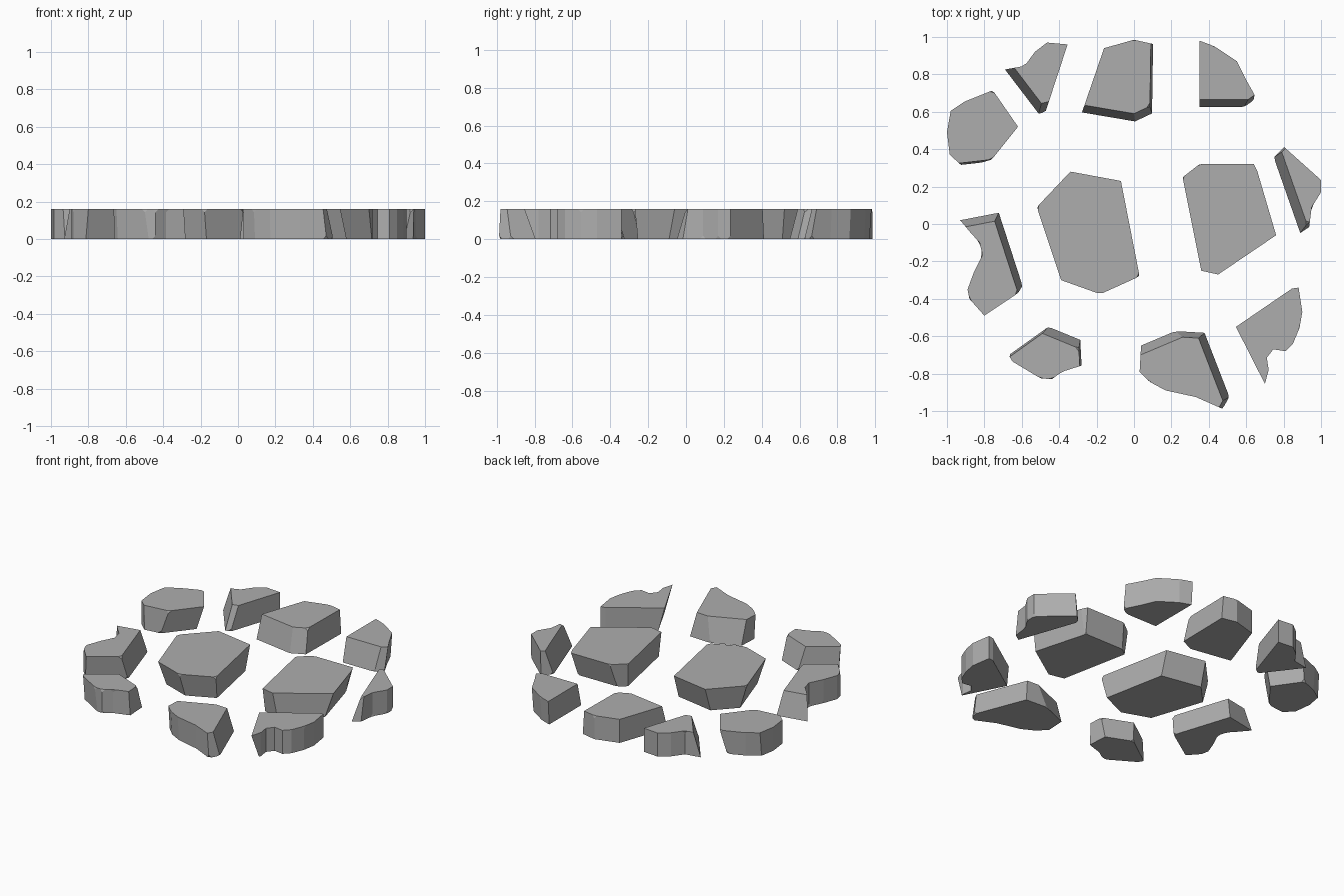
import bpy
import bmesh
import random
from mathutils import Vector

default_cube = bpy.data.objects.get("Cube")
if default_cube:
    bpy.data.objects.remove(default_cube, do_unlink=True)

random.seed(4)
HEIGHT = 0.16
CHIP_CHANCE = 0.2
CHIP_SIZE = 0.018

# One plain stone colour
stone = bpy.data.materials.new("stone_grey")
stone.use_nodes = True
stone.diffuse_color = (0.42, 0.42, 0.42, 1)
bsdf = stone.node_tree.nodes["Principled BSDF"]
bsdf.inputs["Base Color"].default_value = stone.diffuse_color
bsdf.inputs["Roughness"].default_value = 0.9


def outward_normal(start, end):
    """Normal of an outline edge, for a counter-clockwise outline."""
    edge = (end - start).normalized()
    return Vector((edge.y, -edge.x))


def foot_of_corner(before, corner, after, flare_before, flare_after):
    """Where a top corner lands on the ground once both its sides are tilted."""
    first = outward_normal(before, corner)
    second = outward_normal(corner, after)
    turn = first.x * second.y - first.y * second.x
    if abs(turn) < 0.4:
        middle = (first + second).normalized()
        return corner + middle * (flare_before + flare_after) / 2
    shift_x = (flare_before * second.y - flare_after * first.y) / turn
    shift_y = (first.x * flare_after - second.x * flare_before) / turn
    return corner + Vector((shift_x, shift_y))


def make_stone(name, *sides):
    """Each side: top corner x, y and the flare of the face that starts there.
    A positive flare spreads the foot outward, a negative one undercuts it."""
    corners = [Vector(side[:2]) for side in sides]
    flares = [side[2] if len(side) > 2 else 0 for side in sides]
    count = len(sides)
    feet = [foot_of_corner(corners[i - 1], corners[i], corners[(i + 1) % count],
                           flares[i - 1], flares[i]) for i in range(count)]

    bm = bmesh.new()
    top = [bm.verts.new((p.x, p.y, HEIGHT)) for p in corners]
    bottom = [bm.verts.new((p.x, p.y, 0)) for p in feet]
    bm.faces.new(top)
    bm.faces.new(reversed(bottom))
    for i in range(count):
        j = (i + 1) % count
        bm.faces.new((bottom[i], bottom[j], top[j], top[i]))

    # Small chips on a few corners
    chipped = [v for v in bm.verts if random.random() < CHIP_CHANCE]
    bmesh.ops.bevel(bm, geom=chipped, offset=CHIP_SIZE, segments=1,
                    affect='VERTICES', clamp_overlap=True)
    bmesh.ops.recalc_face_normals(bm, faces=bm.faces)

    mesh = bpy.data.meshes.new(name)
    bm.to_mesh(mesh)
    bm.free()
    mesh.materials.append(stone)
    slab = bpy.data.objects.new(name, mesh)
    bpy.context.collection.objects.link(slab)
    return slab


# Two large middle stones, undercut on most sides
make_stone("centre_stone",
           (-.34, .28, -.03), (-.52, .09, -.045), (-.39, -.3, -.05),
           (-.18, -.375, -.04), (.03, -.28, -.01), (-.07, .23, -.05))
make_stone("centre_left_stone",
           (.35, .32, -.02), (.26, .25, -.01), (.36, -.25, -.02),
           (.45, -.27), (.76, -.06, -.05), (.66, .28, -.04), (.64, .32, -.045))

# Stones along the back
make_stone("back_stone",
           (-.16, .94), (-.265, .635, .04), (0, .59, .04),
           (.085, .63, .012), (.09, .965), (0, .985))
make_stone("back_left_stone",
           (.35, .98), (.35, .665, .04), (.61, .665, .02), (.645, .69, -.02),
           (.6, .77, -.01), (.55, .87, -.01), (.43, .95, -.01))
make_stone("back_right_stone",
           (-.355, .96), (-.465, .97), (-.53, .92), (-.585, .845),
           (-.64, .835, .045), (-.495, .645, .05), (-.455, .655))

# Stones on the right side
make_stone("right_rear_stone",
           (-.755, .715, -.01), (-.905, .655, -.01), (-.98, .605),
           (-1, .49), (-.985, .37), (-.935, .325, .01),
           (-.76, .345, -.03), (-.62, .52, -.045))
make_stone("right_front_stone",
           (-.745, .015, .04), (-.9, -.015), (-.875, -.045), (-.825, -.1),
           (-.81, -.165), (-.855, -.255), (-.89, -.35), (-.88, -.4),
           (-.8, -.49, -.02), (-.62, -.37, .035))

# Stones along the front
make_stone("front_right_stone",
           (-.49, -.585, .01), (-.665, -.71, -.01), (-.65, -.735, -.01),
           (-.5, -.825), (-.44, -.83), (-.385, -.79), (-.29, -.76, .01),
           (-.295, -.665, .045))
make_stone("front_left_stone",
           (.345, -.61, .03), (.26, -.605, .045), (.035, -.7), (.03, -.79, -.01),
           (.085, -.845, -.01), (.17, -.89, -.01), (.33, -.925),
           (.455, -.98, .02), (.475, -.945, .04))

# Stones on the left side
make_stone("left_notched_stone",
           (.88, -.34), (.845, -.345), (.545, -.55, -.04), (.7, -.855),
           (.72, -.78), (.71, -.715), (.745, -.67), (.81, -.68),
           (.85, -.64), (.885, -.555), (.9, -.47))
make_stone("left_sliver_stone",
           (1, .235), (.81, .405, .01), (.79, .385, .05),
           (.925, 0, .02), (.94, .01), (.95, .09), (1, .17))
